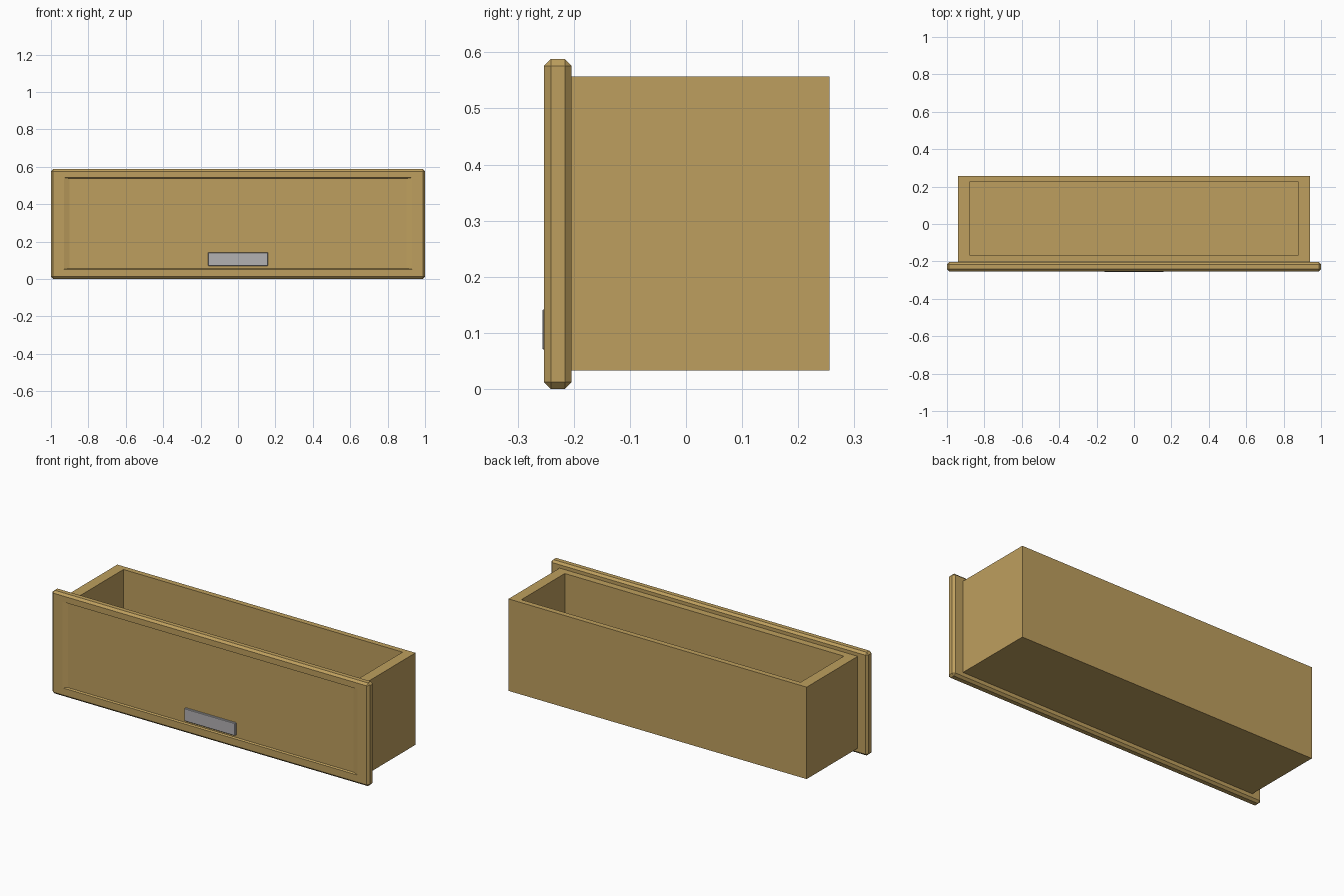
import bpy
import bmesh
from mathutils import Vector

default = bpy.data.objects.get("Cube")
if default:
    bpy.data.objects.remove(default, do_unlink=True)


def material(name, rgb):
    mat = bpy.data.materials.new(name)
    mat.use_nodes = True
    color = (*rgb, 1.0)
    mat.diffuse_color = color
    mat.node_tree.nodes["Principled BSDF"].inputs["Base Color"].default_value = color
    return mat


def box(bm, low, high):
    verts = bmesh.ops.create_cube(bm, size=1)["verts"]
    low, high = Vector(low), Vector(high)
    for v in verts:
        v.co = (low + high) / 2 + v.co * (high - low)


def bevel(bm, width):
    bmesh.ops.bevel(bm, geom=bm.edges[:], offset=width, segments=1, affect='EDGES')


def facing(bm, direction):
    """Largest face pointing along a direction."""
    bm.normal_update()
    faces = [f for f in bm.faces if f.normal.dot(Vector(direction)) > 0.99]
    return max(faces, key=lambda f: f.calc_area())


def inset_to(bm, face, low, high):
    """Inset a face and stretch it to the given rectangular bounds."""
    bmesh.ops.inset_individual(bm, faces=[face], thickness=0.005)
    mid = face.calc_center_median()
    for v in face.verts:
        v.co = [low[i] if v.co[i] <= mid[i] + 1e-6 and low[i] != high[i] and v.co[i] < mid[i]
                else high[i] for i in range(3)]


def finish(bm, name, mat):
    bm.normal_update()
    mesh = bpy.data.meshes.new(name)
    bm.to_mesh(mesh)
    bm.free()
    mesh.materials.append(mat)
    obj = bpy.data.objects.new(name, mesh)
    bpy.context.collection.objects.link(obj)
    return obj


wood = material("light wood", (0.515, 0.347, 0.112))
metal = material("grey metal", (0.45, 0.44, 0.45))

# Open drawer box, hollowed from the top
bm = bmesh.new()
box(bm, (-0.94, -0.204, 0.033), (0.94, 0.256, 0.557))
top = facing(bm, (0, 0, 1))
inset_to(bm, top, (-0.88, -0.165, 0.557), (0.88, 0.225, 0.557))
inner = bmesh.ops.extrude_discrete_faces(bm, faces=[top])["faces"][0]
for v in inner.verts:
    v.co.z = 0.07
finish(bm, "drawer_box", wood)

# Chamfered front panel with a shallow recessed field
bm = bmesh.new()
box(bm, (-1, -0.253, 0), (1, -0.204, 0.588))
bevel(bm, 0.012)
field = facing(bm, (0, -1, 0))
inset_to(bm, field, (-0.93, -0.253, 0.052), (0.93, -0.253, 0.542))
inset_to(bm, field, (-0.9, -0.244, 0.057), (0.9, -0.244, 0.537))
finish(bm, "front_panel", wood)

# Flat pull plate
bm = bmesh.new()
box(bm, (-0.16, -0.256, 0.07), (0.16, -0.242, 0.142))
bevel(bm, 0.002)
finish(bm, "pull_plate", metal)
